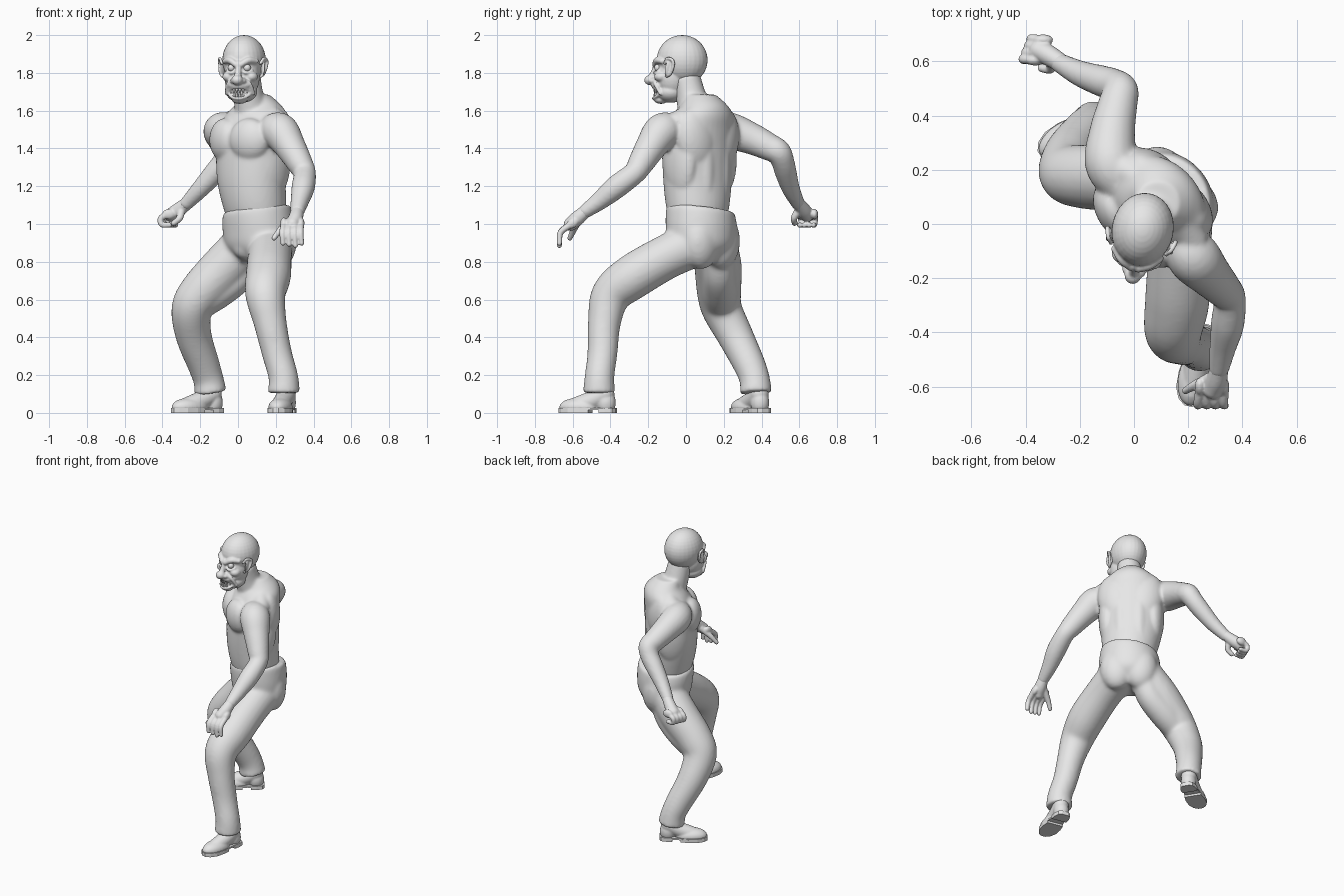
import bpy, bmesh, math
from mathutils import Vector, Matrix, Euler

cube = bpy.data.objects.get("Cube")
if cube:
    bpy.data.objects.remove(cube, do_unlink=True)

GREY = bpy.data.materials.new("plain_grey")
GREY.use_nodes = True
GREY.diffuse_color = (0.8, 0.8, 0.8, 1)
GREY.node_tree.nodes["Principled BSDF"].inputs["Base Color"].default_value = (0.8, 0.8, 0.8, 1)


def frame(x, y, degrees):
    """Local frame whose -y axis is the forward direction of a body part."""
    return Matrix.Translation((x, y, 0)) @ Matrix.Rotation(math.radians(degrees), 4, 'Z')


WORLD = Matrix.Identity(4)
CHEST = frame(0.07, 0.06, -45)
HIPS = frame(0.105, 0.08, -45)
HEAD = frame(0.03, -0.03, -12)


def blob(bm, loc, radii, m=WORLD, rot=(0, 0, 0)):
    radii = (radii,) * 3 if isinstance(radii, float) else radii
    turn = Euler([math.radians(a) for a in rot]).to_matrix().to_4x4()
    mat = m @ Matrix.Translation(loc) @ turn @ Matrix.Diagonal((*radii, 1))
    bmesh.ops.create_uvsphere(bm, u_segments=28, v_segments=18, radius=1, matrix=mat)


def smooth_path(pts, steps=6):
    """Catmull-Rom interpolation of any tuples."""
    p = [Vector(q) for q in pts]
    p = [p[0] * 2 - p[1]] + p + [p[-1] * 2 - p[-2]]
    out = []
    for a, b, c, d in zip(p, p[1:], p[2:], p[3:]):
        for i in range(steps):
            t = i / steps
            out.append((b * 2 + (c - a) * t + (a * 2 - b * 5 + c * 4 - d) * t * t
                        + (b * 3 - a - c * 3 + d) * t ** 3) / 2)
    return out + [p[-2]]


def skin_rings(bm, rings):
    loops = [[bm.verts.new(v) for v in ring] for ring in rings]
    n = len(loops[0])
    for a, b in zip(loops, loops[1:]):
        for i in range(n):
            bm.faces.new((a[i], a[(i + 1) % n], b[(i + 1) % n], b[i]))
    bm.faces.new(loops[0][::-1])
    bm.faces.new(loops[-1])


def tube(bm, pts, m=WORLD, rounded=False, n=20):
    """Tapered limb through (x, y, z, radius) points."""
    path = smooth_path(pts)
    centre = [Vector(p[:3]) for p in path]
    rings, tangent = [], None
    for i, p in enumerate(path):
        t = (centre[min(i + 1, len(path) - 1)] - centre[max(i - 1, 0)]).normalized()
        if tangent is None:
            u = t.orthogonal().normalized()
        else:
            u = tangent.rotation_difference(t) @ u
        tangent, v = t, t.cross(u)
        angles = [math.tau * k / n for k in range(n)]
        rings.append([m @ (centre[i] + (u * math.cos(a) + v * math.sin(a)) * p[3]) for a in angles])
    skin_rings(bm, rings)
    if rounded:
        for p in (pts[0], pts[-1]):
            blob(bm, p[:3], float(p[3]), m)


def column(bm, sections, m, n=40):
    """Stack of ellipses: (x, y, z, half width, half depth, rise to the left)."""
    angles = [math.tau * k / n for k in range(n)]
    skin_rings(bm, [[m @ Vector((x + a * math.cos(t), y + b * math.sin(t), z + tilt * math.cos(t)))
                     for t in angles] for x, y, z, a, b, tilt in smooth_path(sections)])


def finish(name, bm, voxel=0.0, relax=0, smooth=True, floor=None):
    if floor is not None:
        for v in bm.verts:
            v.co.z = max(v.co.z, floor)
    bmesh.ops.recalc_face_normals(bm, faces=bm.faces)
    for f in bm.faces:
        f.smooth = smooth
    me = bpy.data.meshes.new(name)
    bm.to_mesh(me)
    bm.free()
    me.materials.append(GREY)
    ob = bpy.data.objects.new(name, me)
    bpy.context.scene.collection.objects.link(ob)
    if voxel:
        mod = ob.modifiers.new("fuse", 'REMESH')
        mod.mode, mod.voxel_size, mod.use_smooth_shade = 'VOXEL', voxel, True
        mod = ob.modifiers.new("relax", 'SMOOTH')
        mod.factor, mod.iterations = 0.5, relax


SIDES = (-1, 1)

# Trousers: pelvis, seat and both bent legs
bm = bmesh.new()
column(bm, [(0, 0, .80, .12, .10, 0), (0, .005, .88, .185, .165, 0), (0, .003, .97, .198, .18, 0),
            (0, -.003, 1.05, .189, .181, .02), (0, -.004, 1.08, .18, .174, .025)], HIPS)
for s in SIDES:
    blob(bm, (s * .075, .075, .91), (.11, .09, .15), HIPS)
blob(bm, (0, -.11, .885), (.06, .05, .07), HIPS)
tube(bm, [(.17, .08, .91, .125), (.168, -.10, .827, .118), (.16, -.28, .722, .12), (.145, -.395, .625, .107),
          (.17, -.432, .48, .088), (.205, -.442, .32, .08), (.24, -.458, .19, .079), (.243, -.46, .105, .087)])
tube(bm, [(.04, .15, .89, .122), (-.07, .17, .77, .126), (-.19, .175, .643, .118), (-.245, .19, .55, .108),
          (-.235, .26, .41, .096), (-.18, .338, .25, .085), (-.155, .365, .17, .081), (-.145, .37, .105, .087)])
tube(bm, [(.05, .17, .82, .09), (0, .175, .725, .088), (-.10, .18, .65, .094), (-.19, .18, .59, .09)])
finish("trousers", bm, 0.01, 16)

# Upper body: torso, neck, muscles and arms
bm = bmesh.new()
column(bm, [(.015, .025, .98, .15, .12, 0), (.012, .015, 1.08, .175, .155, 0), (0, .002, 1.23, .197, .165, 0),
            (0, .005, 1.4, .212, .165, 0), (0, .015, 1.5, .212, .16, 0), (0, .04, 1.58, .18, .14, 0),
            (0, .05, 1.635, .125, .11, 0), (0, .02, 1.685, .08, .085, 0)], CHEST)
tube(bm, [(.075, .05, 1.58, .09), (.055, .025, 1.68, .08), (.045, .0, 1.78, .075)])
for s in SIDES:
    blob(bm, (s * .092, -.105, 1.445), (.115, .072, .115), CHEST, (0, s * 10, s * 18))
    blob(bm, (s * .10, .09, 1.45), (.115, .075, .17), CHEST, (0, s * 10, -s * 15))
    blob(bm, (s * .15, .02, 1.34), (.062, .11, .2), CHEST)
    tube(bm, [(s * .055, .10, 1.06, .052), (s * .055, .108, 1.25, .058), (s * .06, .11, 1.45, .055)], CHEST)
    tube(bm, [(s * .03, .04, 1.635, .06), (s * .10, .04, 1.575, .062), (s * .19, .02, 1.525, .064)], CHEST)
tube(bm, [(.17, -.06, 1.50, .08), (.222, -.125, 1.49, .098), (.276, -.185, 1.41, .083), (.328, -.24, 1.32, .069),
          (.353, -.275, 1.268, .06), (.345, -.37, 1.195, .062), (.327, -.46, 1.12, .049), (.312, -.55, 1.055, .035)])
tube(bm, [(-.04, .14, 1.50, .08), (-.085, .225, 1.495, .097), (-.08, .34, 1.455, .085), (-.06, .44, 1.408, .073),
          (-.05, .49, 1.38, .067), (-.075, .513, 1.33, .061), (-.12, .528, 1.275, .058),
          (-.20, .556, 1.185, .048), (-.285, .60, 1.095, .035)])
finish("upper_body", bm, 0.009, 10)

# Open left hand with hanging fingers
bm = bmesh.new()
tube(bm, [(.315, -.53, 1.07, .033), (.305, -.575, 1.03, .039), (.29, -.61, 1.0, .036)], rounded=True)
for i in range(4):
    x = .243 + .03 * i
    blob(bm, (x, -.60, 1.005), (.019, .036, .026), WORLD, (35, 0, 0))
    tube(bm, [(x, -.615, .995, .018), (x - .008 + .002 * i, -.664, .955, .0165),
              (x - .005 + .003 * i, -.67, .898 - .006 * (i % 3), .0135)], rounded=True, n=12)
tube(bm, [(.28, -.57, 1.02, .023), (.225, -.595, .97, .018), (.19, -.615, .925, .0135)], rounded=True, n=12)
finish("left_hand", bm, 0.0055, 3)

# Curled right hand
bm = bmesh.new()
tube(bm, [(-.27, .595, 1.11, .034), (-.32, .625, 1.07, .039), (-.35, .64, 1.05, .038)], rounded=True)
for i in range(4):
    o = .025 * (i - 1.5)
    x, y = -.36 + .4 * o, .642 + o
    blob(bm, (x + .01, y, 1.052), (.037, .02, .028))
    tube(bm, [(x, y, 1.05, .018), (x - .033, y + .004, 1.03, .017), (x - .028, y, .997, .0155),
              (x + .015, y - .004, .994, .0135)], rounded=True, n=12)
tube(bm, [(-.30, .595, 1.07, .022), (-.31, .572, 1.03, .018), (-.34, .575, 1.005, .0155)], rounded=True, n=12)
finish("right_hand", bm, 0.0055, 3)

# Head: skull, jaw, angry brows, cheeks and lips
bm = bmesh.new()
blob(bm, (0, .01, 1.868), (.114, .136, .132), HEAD)
blob(bm, (0, -.042, 1.78), (.094, .092, .12), HEAD)
blob(bm, (0, -.052, 1.7), (.083, .078, .058), HEAD)
blob(bm, (0, -.094, 1.735), (.07, .062, .03), HEAD)
blob(bm, (0, -.105, 1.658), (.042, .037, .022), HEAD)
tube(bm, [(0, -.126, 1.85, .017), (0, -.14, 1.81, .016), (0, -.155, 1.775, .02)], HEAD, True)
blob(bm, (0, -.163, 1.762), (.031, .032, .027), HEAD)
lips = []
for k in range(25):
    a = math.tau * k / 24
    x = .058 * math.cos(a)
    lips.append((x, -.145 + 13 * x * x, 1.695 + .03 * math.sin(a), .0085))
tube(bm, lips, HEAD, n=10)
for s in SIDES:
    blob(bm, (s * .06, -.09, 1.78), (.035, .038, .028), HEAD)
    blob(bm, (s * .028, -.145, 1.757), (.016, .019, .014), HEAD)
    tube(bm, [(s * .085, -.082, 1.862, .014), (s * .05, -.114, 1.866, .018), (s * .014, -.135, 1.844, .015)], HEAD, True)
    tube(bm, [(s * .026, -.138, 1.768, .008), (s * .06, -.122, 1.74, .01), (s * .074, -.092, 1.69, .009)], HEAD, True)
    tube(bm, [(s * .016, -.131, 1.812, .006), (s * .042, -.128, 1.799, .008), (s * .07, -.104, 1.812, .006)], HEAD, True)
finish("head", bm, 0.0055, 3)

# Eyes, ears and teeth
for s, side in zip(SIDES, ("right", "left")):
    bm = bmesh.new()
    blob(bm, (s * .042, -.112, 1.827), .02, HEAD)
    finish(side + "_eye", bm)
    bm = bmesh.new()
    blob(bm, (s * .112, -.035, 1.825), (.009, .026, .048), HEAD, (-10, s * 8, s * 28))
    rim = [(s * .104, -.062, 1.85), (s * .118, -.045, 1.876), (s * .128, -.015, 1.867),
           (s * .126, -.012, 1.835), (s * .115, -.03, 1.795), (s * .104, -.052, 1.782)]
    tube(bm, [(*p, .0085) for p in rim], HEAD, True, 10)
    finish(side + "_ear", bm, 0.005, 2)

for name, z, flip in (("upper_teeth", 1.709, 180), ("lower_teeth", 1.682, 0)):
    bm = bmesh.new()
    for k in range(6):
        x = (k - 2.5) * .0165
        mat = HEAD @ Matrix.Translation((x, -.138 + 13 * x * x, z)) @ Matrix.Rotation(math.radians(flip), 4, 'X')
        bmesh.ops.create_cone(bm, cap_ends=True, segments=10, radius1=.0082, radius2=.004, depth=.026, matrix=mat)
    finish(name, bm)


# Shoes: fused upper, full sole, tread and heel block
def plate(bm, outline, z0, z1, m):
    ring = [(w, -d) for d, w in outline] + [(-w, -d) for d, w in reversed(outline)]
    skin_rings(bm, [[m @ Vector((x, y, z)) for x, y in ring] for z in (z0, z1)])


OUTLINE = [(0, .02), (.012, .042), (.05, .052), (.11, .05), (.19, .063), (.25, .06), (.29, .042), (.31, .015)]
for side, m in (("left", frame(.27, -.37, -13)), ("right", frame(-.085, .42, -58))):
    bm = bmesh.new()
    blob(bm, (0, -.055, .055), (.049, .052, .07), m)
    blob(bm, (0, -.2, .03), (.061, .108, .05), m)
    tube(bm, [(0, -.06, .10, .05), (0, -.12, .07, .05), (0, -.2, .042, .048), (0, -.26, .035, .036)], m, True)
    finish(side + "_shoe", bm, 0.006, 4, floor=.02)
    bm = bmesh.new()
    plate(bm, OUTLINE, .014, .026, m)
    plate(bm, OUTLINE[:3] + [(.085, .051)], 0, .02, m)
    plate(bm, [(.14, .055)] + OUTLINE[4:], 0, .02, m)
    finish(side + "_sole", bm, smooth=False)
